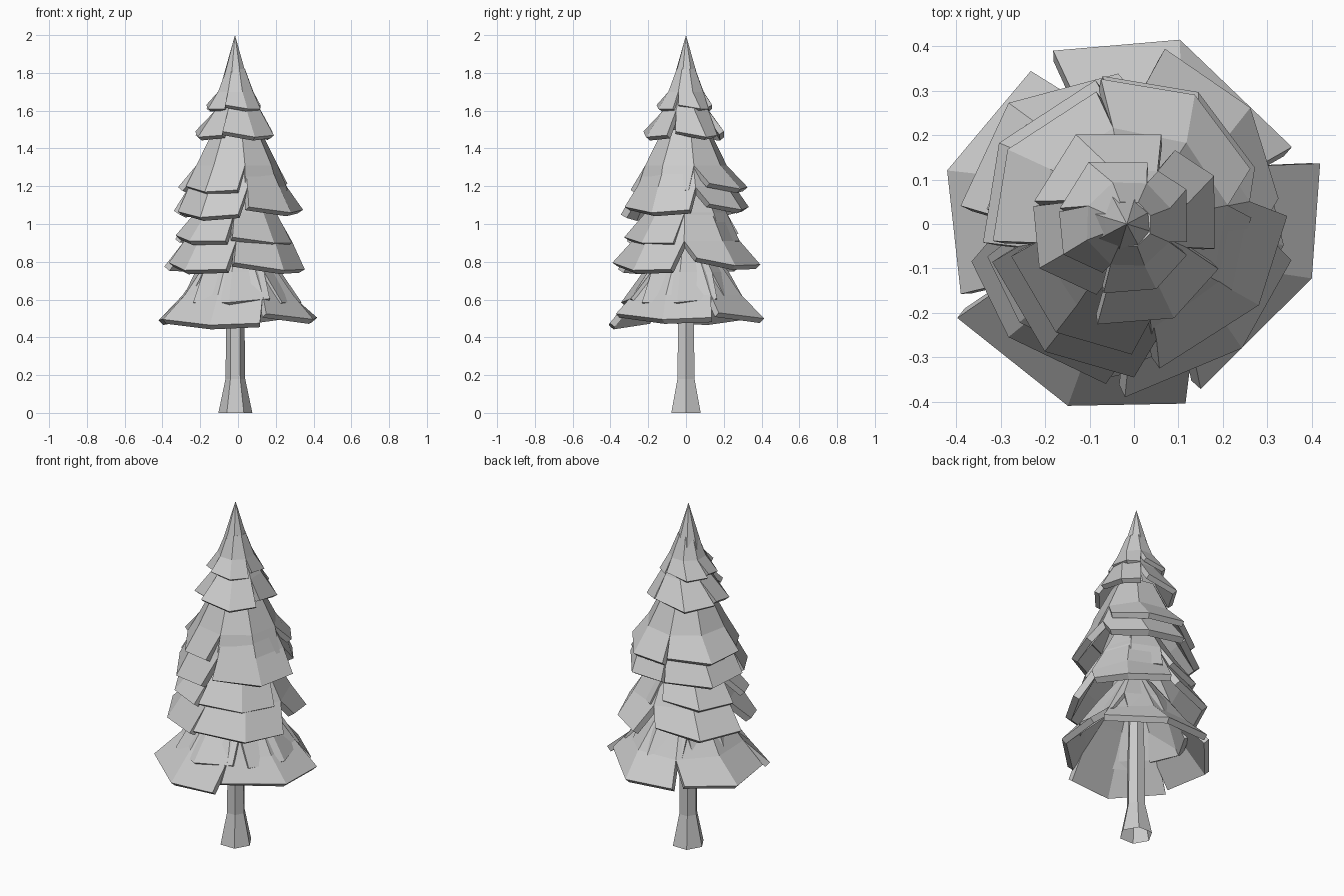
import bpy, bmesh, math
from mathutils import Vector

cube = bpy.data.objects.get("Cube")
if cube:
    bpy.data.objects.remove(cube, do_unlink=True)

grey = bpy.data.materials.new("plain_grey")
grey.use_nodes = True
COLOUR = (0.6, 0.6, 0.6, 1)
grey.diffuse_color = COLOUR
grey.node_tree.nodes["Principled BSDF"].inputs["Base Color"].default_value = COLOUR


def finish(name, bm):
    mesh = bpy.data.meshes.new(name)
    bm.to_mesh(mesh)
    bm.free()
    mesh.materials.append(grey)
    obj = bpy.data.objects.new(name, mesh)
    bpy.context.collection.objects.link(obj)
    return obj


def polar(cx, angle, radius, z):
    a = math.radians(angle)
    return Vector((cx + radius * math.cos(a), radius * math.sin(a), z))


def skirt(name, cx, base, boughs, hem, profile, rises, thickness,
          scales=(1, 1, 1, 1), lifts=(0, 0, 0, 0)):
    """Four bent bough plates: loose corners at the hem, meeting in a closed ring above.

    Each bough lists the angles and radii of its three hem corners."""
    bm = bmesh.new()
    for k, (angles, radii) in enumerate(boughs):
        rows = [[bm.verts.new(polar(cx, a, r * scales[k], hem + rise + lifts[k]))
                 for a, r, rise in zip(angles, radii, rises)]]
        for radius, z in profile:
            rows.append([bm.verts.new(polar(cx, base + 90 * k + 45 * c, radius, z))
                         for c in range(3)])
        for low, high in zip(rows, rows[1:]):
            for c in range(2):
                bm.faces.new((low[c], low[c + 1], high[c + 1], high[c]))
    obj = finish(name, bm)
    solid = obj.modifiers.new("thickness", 'SOLIDIFY')
    solid.thickness = thickness
    solid.offset = -1


def column(name, cx, sides, turn, profile):
    """Faceted column or cone, open below, from bottom to top."""
    bm = bmesh.new()
    rings = [[bm.verts.new(polar(cx, turn + 360 * s / sides, r, z)) for s in range(sides)]
             for r, z in profile]
    for low, high in zip(rings, rings[1:]):
        for s in range(sides):
            t = (s + 1) % sides
            bm.faces.new((low[s], low[t], high[t], high[s]))
    bmesh.ops.remove_doubles(bm, verts=bm.verts, dist=0.0005)
    finish(name, bm)


# Trunk with a flared foot
column("trunk", -0.014, 6, 0, [(0.09, 0), (0.052, 0.18), (0.049, 0.45), (0.035, 1.0)])

# Lowest boughs
lowest = [((208, 250, 286), (0.45, 0.435, 0.42)), ((292, 343, 378), (0.4, 0.418, 0.44)),
          ((26, 76, 115), (0.395, 0.427, 0.43)), ((124, 164, 202), (0.415, 0.437, 0.42))]
skirt("lowest_boughs", 0, 205, lowest, 0.48, [(0.31, 0.625), (0.22, 0.75), (0.08, 0.94)],
      (0.03, 0, 0.01), 0.035, lifts=(-0.015, 0.015, 0.02, 0.01))
small = [((225 + 90 * k, 262 + 90 * k, 300 + 90 * k), (0.33, 0.34, 0.33)) for k in range(4)]
skirt("lowest_upper_boughs", 0, 217, small, 0.585, [(0.23, 0.745), (0.1, 0.92)],
      (0, 0, 0.02), 0.03, (1.02, 1, 0.94, 0.9))

# Lower middle boughs
lower = [((193, 222, 260), (0.375, 0.38, 0.365)), ((267, 311, 347), (0.39, 0.37, 0.363)),
         ((10, 45, 80), (0.33, 0.37, 0.4)), ((96, 136, 174), (0.34, 0.392, 0.392))]
skirt("lower_boughs", 0, 178, lower, 0.755, [(0.285, 0.91), (0.2, 1.06), (0.1, 1.25)],
      (0.04, 0, 0.005), 0.037, lifts=(0, 0, 0.025, 0.015))
skirt("lower_upper_boughs", -0.012, 178, lower, 0.9, [(0.215, 1.06), (0.13, 1.2)],
      (0.03, 0, 0), 0.032, (0.87, 0.84, 0.72, 0.82), (0.01, 0, 0.01, 0.02))

# Upper middle boughs
middle = [((195, 235, 270), (0.33, 0.35, 0.345)), ((280, 327, 363), (0.33, 0.335, 0.345)),
          ((25, 64, 102), (0.3, 0.33, 0.34)), ((105, 149, 187), (0.335, 0.354, 0.342))]
skirt("middle_boughs", 0, 191, middle, 1.045, [(0.265, 1.195), (0.195, 1.33), (0.115, 1.5)],
      (0.03, 0, 0.015), 0.037, lifts=(-0.01, 0.015, 0.03, 0.01))
skirt("middle_upper_boughs", -0.005, 191, middle, 1.17, [(0.22, 1.31), (0.125, 1.5)],
      (0.03, 0, 0.01), 0.032, (0.85, 0.78, 0.98, 0.92), (0, 0, 0.015, 0.015))

# Top boughs and pointed tip
top = [((250, 293, 332), (0.24, 0.23, 0.215)), ((343, 391, 421), (0.19, 0.21, 0.19)),
       ((73, 123, 167), (0.21, 0.24, 0.23)), ((170, 205, 242), (0.23, 0.235, 0.18))]
skirt("top_boughs", 0, 246, top, 1.46, [(0.13, 1.6), (0.075, 1.7)],
      (0.03, 0, 0.01), 0.03)
skirt("top_upper_boughs", -0.012, 246, top, 1.61, [(0.1, 1.7), (0.053, 1.82)],
      (0.02, 0, 0), 0.024, (0.69, 0.72, 0.69, 0.69))
column("tip", -0.016, 8, 28, [(0.08, 1.66), (0.085, 1.71), (0.053, 1.82), (0, 2)])
